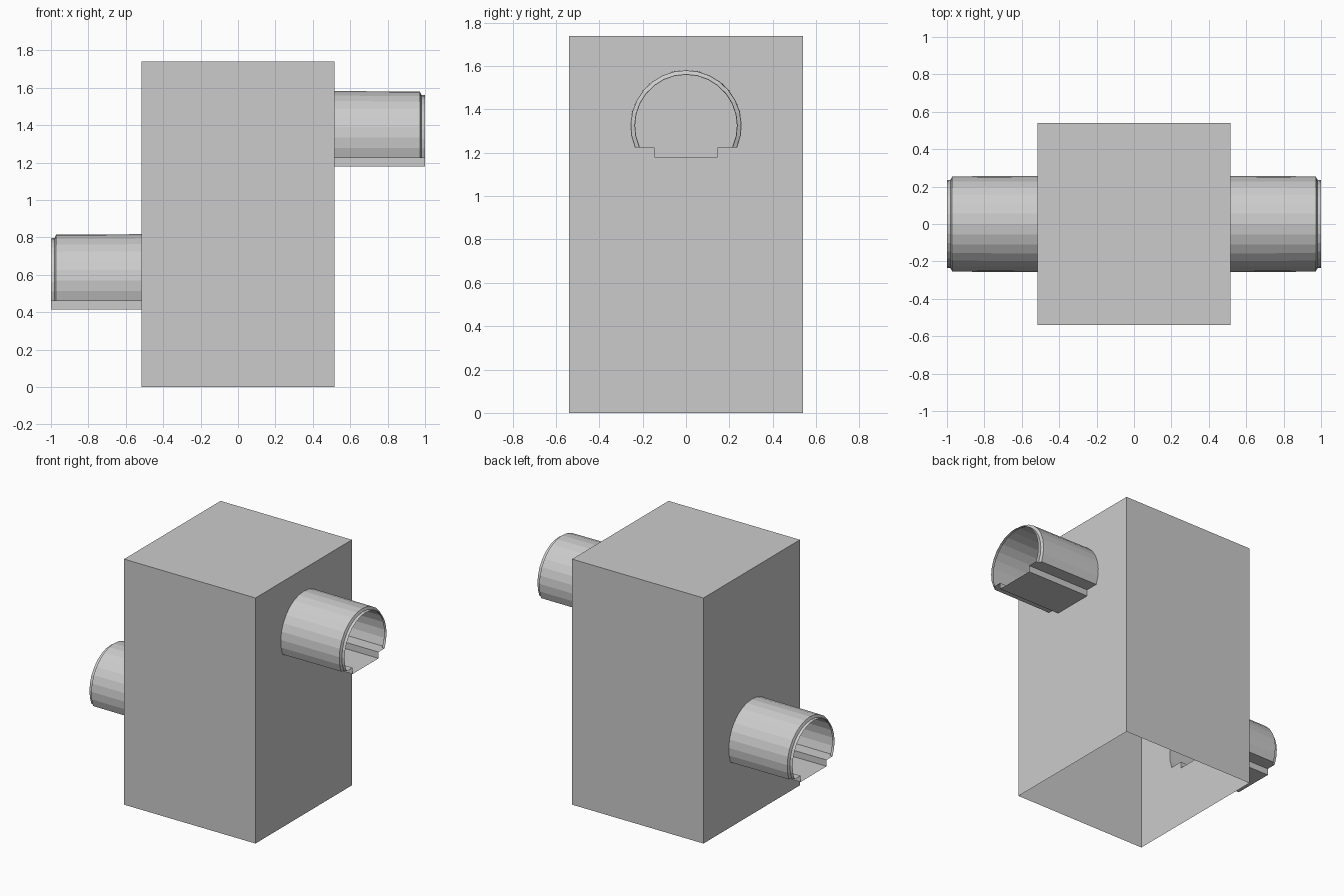
import bpy, bmesh, math

if "Cube" in bpy.data.objects:
    bpy.data.objects.remove(bpy.data.objects["Cube"])

HX, HY, H = 0.515, 0.54, 1.74      # housing half sizes and height
PORTS = ((1, 1.325), (-1, 0.56))   # (side, arc centre height)


def section(r, zc):
    """Closed (y, z) outline: round arch over a shallow stepped channel."""
    a = math.asin(0.1 / r)
    n = 18
    arch = [(r * math.cos(-a + (math.pi + 2 * a) * i / n),
             zc + r * math.sin(-a + (math.pi + 2 * a) * i / n)) for i in range(n + 1)]
    base = [(-0.145, zc - 0.1), (-0.145, zc - 0.145),
            (0.145, zc - 0.145), (0.145, zc - 0.1)]
    return arch + base


def finish(bm, name):
    bmesh.ops.remove_doubles(bm, verts=bm.verts, dist=1e-5)
    bmesh.ops.recalc_face_normals(bm, faces=bm.faces)
    me = bpy.data.meshes.new(name)
    bm.to_mesh(me)
    bm.free()
    bpy.context.collection.objects.link(bpy.data.objects.new(name, me))


def ring(bm, pts):
    vs = [bm.verts.new(p) for p in pts]
    return [bm.edges.new((vs[i], vs[(i + 1) % len(vs)])) for i in range(len(vs))], vs


# Housing: thin shell, open underneath, with an opening behind each port
bm = bmesh.new()
for s in (-1, 1):
    bm.faces.new([bm.verts.new(p) for p in
                  ((-HX, s * HY, 0), (HX, s * HY, 0), (HX, s * HY, H), (-HX, s * HY, H))])
bm.faces.new([bm.verts.new(p) for p in
              ((-HX, -HY, H), (HX, -HY, H), (HX, HY, H), (-HX, HY, H))])
for side, zc in PORTS:
    x = side * HX
    outer, _ = ring(bm, [(x, -HY, 0), (x, HY, 0), (x, HY, H), (x, -HY, H)])
    hole, _ = ring(bm, [(x, y, z) for y, z in section(0.257, zc)])
    bmesh.ops.triangle_fill(bm, edges=outer + hole, use_beauty=True, normal=(side, 0, 0))
finish(bm, "housing")

# Ports: open sleeves with a narrower lip at the mouth
for side, zc in PORTS:
    bm = bmesh.new()
    loops = [ring(bm, [(side * x, y, z) for y, z in section(r, zc)])[1]
             for x, r in ((HX, 0.257), (0.972, 0.255), (0.98, 0.237), (1.0, 0.235))]
    for a, b in zip(loops, loops[1:]):
        for i in range(len(a)):
            j = (i + 1) % len(a)
            bm.faces.new((a[i], a[j], b[j], b[i]))
    finish(bm, "upper_port" if side > 0 else "lower_port")
